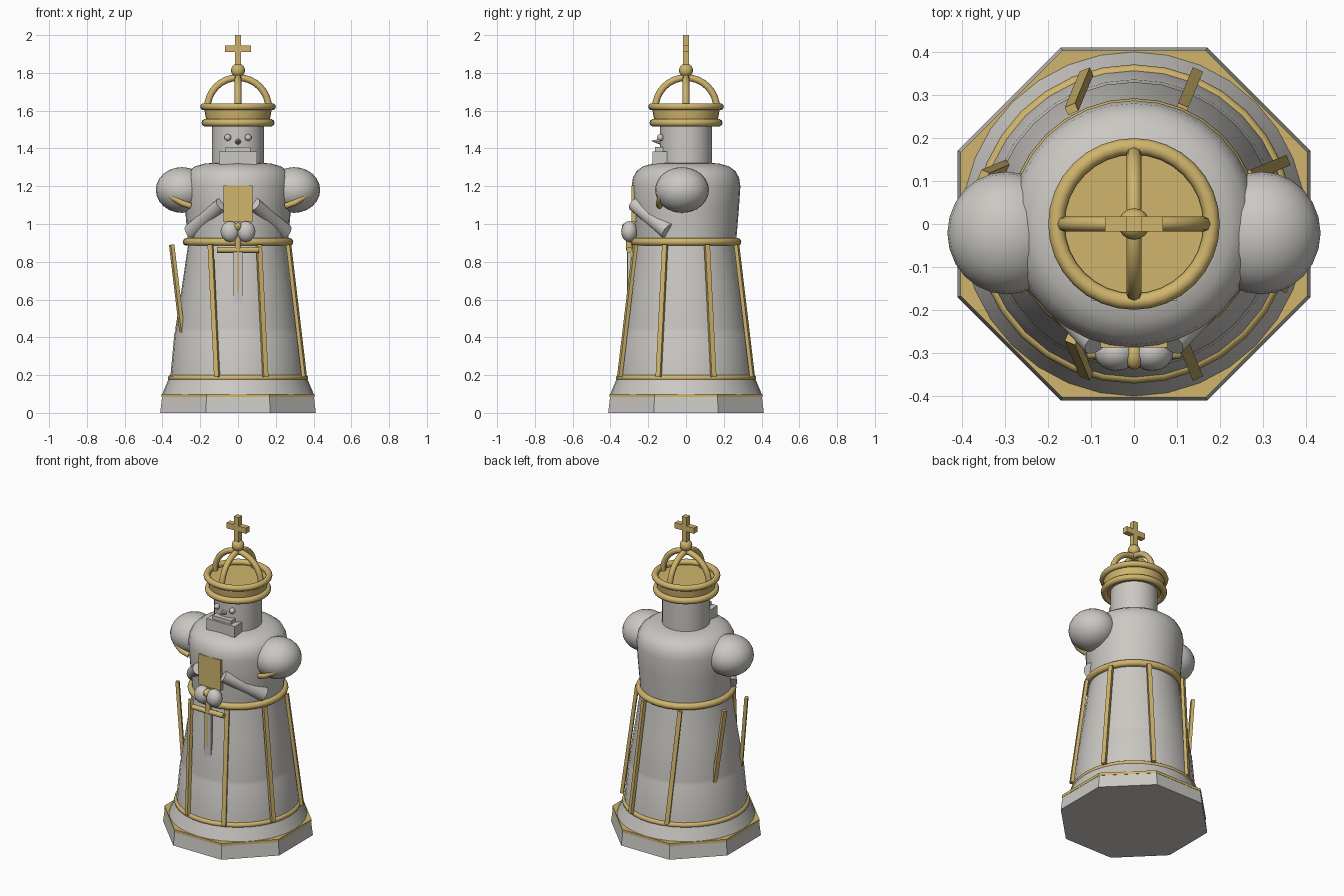
import bpy, bmesh, math
from mathutils import Vector, Matrix

if "Cube" in bpy.data.objects:
    bpy.data.objects.remove(bpy.data.objects["Cube"])


def material(name, col):
    m = bpy.data.materials.new(name)
    m.diffuse_color = (*col, 1)
    m.use_nodes = True
    m.node_tree.nodes["Principled BSDF"].inputs["Base Color"].default_value = m.diffuse_color
    return m


STONE = material("warm grey", (0.60, 0.58, 0.55))
GOLD = material("gold", (0.63, 0.46, 0.15))


def finish(name, mat, angle=40):
    ob = bpy.context.object
    ob.name = name
    ob.data.materials.append(mat)
    bpy.ops.object.shade_smooth_by_angle(angle=math.radians(angle))
    return ob


def box(name, mat, lo, hi):
    lo, hi = Vector(lo), Vector(hi)
    bpy.ops.mesh.primitive_cube_add(size=1, location=(lo + hi) / 2)
    bpy.context.object.scale = hi - lo
    bpy.ops.object.transform_apply(location=False, rotation=False)
    return finish(name, mat)


def ball(name, mat, loc, radii, segs=24, rings=12):
    bpy.ops.mesh.primitive_uv_sphere_add(segments=segs, ring_count=rings, radius=1, location=loc)
    bpy.context.object.scale = radii
    bpy.ops.object.transform_apply(location=False, rotation=False)
    return finish(name, mat)


def ring(name, mat, z, major, minor):
    bpy.ops.mesh.primitive_torus_add(major_segments=32, minor_segments=10, location=(0, 0, z),
                                     major_radius=major, minor_radius=minor)
    return finish(name, mat, 60)


def rod(name, mat, a, b, r1, r2, sides=16):
    a, b = Vector(a), Vector(b)
    d = b - a
    bpy.ops.mesh.primitive_cone_add(vertices=sides, radius1=r1, radius2=r2, depth=d.length,
                                    location=(a + b) / 2, rotation=d.to_track_quat('Z', 'Y').to_euler())
    return finish(name, mat)


def lathe(name, mat, profile, sides=32, turn=0.0):
    """Closed solid of revolution from (radius, z) points."""
    bm = bmesh.new()
    loops = [[bm.verts.new((r * math.cos(turn + 2 * math.pi * i / sides),
                            r * math.sin(turn + 2 * math.pi * i / sides), z))
              for i in range(sides)] for r, z in profile]
    for a, b in zip(loops, loops[1:]):
        for i in range(sides):
            j = (i + 1) % sides
            bm.faces.new((a[i], a[j], b[j], b[i]))
    bm.faces.new(loops[0][::-1])
    bm.faces.new(loops[-1])
    me = bpy.data.meshes.new(name)
    bm.to_mesh(me)
    bm.free()
    ob = bpy.data.objects.new(name, me)
    bpy.context.collection.objects.link(ob)
    bpy.ops.object.select_all(action='DESELECT')
    bpy.context.view_layer.objects.active = ob
    ob.select_set(True)
    return finish(name, mat)


def tube(name, mat, pts, radius):
    cu = bpy.data.curves.new(name, 'CURVE')
    cu.dimensions = '3D'
    cu.bevel_depth = radius
    cu.bevel_resolution = 2
    cu.use_fill_caps = True
    sp = cu.splines.new('POLY')
    sp.points.add(len(pts) - 1)
    for p, co in zip(sp.points, pts):
        p.co = (*co, 1)
    sp.use_smooth = True
    ob = bpy.data.objects.new(name, cu)
    bpy.context.collection.objects.link(ob)
    cu.materials.append(mat)
    return ob


# Octagonal plinth with gold trim, then round foot
T8 = math.pi / 8
C8 = math.cos(T8)
lathe("plinth", STONE, [(0.412 / C8, 0), (0.402 / C8, 0.085)], 8, T8)
lathe("plinth_trim", GOLD, [(0.404 / C8, 0.083), (0.404 / C8, 0.1)], 8, T8)
lathe("foot", STONE, [(0.402, 0.098), (0.365, 0.185)])

# Robe skirt with hem fold, rings at hem and waist
lathe("skirt", STONE, [(0.36, 0.17), (0.337, 0.42), (0.331, 0.435), (0.331, 0.45), (0.295, 0.68), (0.26, 0.92)])
ring("hem_ring", GOLD, 0.185, 0.356, 0.016)
ring("waist_ring", GOLD, 0.905, 0.272, 0.021)

# Eight skirt ribs; all share the same sideways lean, so the left ones tilt outward at the top
for k in range(8):
    a = T8 + k * math.pi / 4
    c, s = math.cos(a), math.sin(a)
    mid = Vector((0.335 * c, 0.335 * s, 0.54))
    half = Vector((-0.045 * abs(c), -0.045 * s, 0.35))
    up = half.normalized()
    out = Vector((c, s, 0))
    side = up.cross(out).normalized()
    out = side.cross(up)
    bpy.ops.mesh.primitive_cube_add(size=1)
    rot = Matrix((out, side, up)).transposed().to_4x4()
    bpy.context.object.data.transform(
        Matrix.Translation(mid) @ rot @ Matrix.Diagonal((0.02, 0.026, 2 * half.length, 1)))
    finish(f"skirt_rib_{k}", GOLD)

# Torso and head
lathe("torso", STONE, [(0.265, 0.9), (0.28, 1.08), (0.288, 1.2), (0.281, 1.245), (0.262, 1.28),
                       (0.228, 1.305), (0.18, 1.319), (0.12, 1.325)])
lathe("head", STONE, [(0.138, 1.3), (0.138, 1.58)])
box("beard", STONE, (-0.1, -0.178, 1.315), (0.1, -0.1, 1.385))
box("moustache", STONE, (-0.066, -0.165, 1.383), (0.066, -0.1, 1.408))
rod("nose", STONE, (0, -0.125, 1.435), (0, -0.185, 1.44), 0.02, 0.0, 8)

# Arms, shoulders, hands and eyes, left and right
for n, s in (("left", -1), ("right", 1)):
    ball(n + "_eye", STONE, (s * 0.054, -0.135, 1.458), (0.018,) * 3, 12, 8)
    ball(n + "_shoulder", STONE, (s * 0.297, -0.021, 1.18), (0.138, 0.143, 0.121))
    tube(n + "_shoulder_band", GOLD, [(s * 0.375, -0.115, 1.162), (s * 0.34, -0.135, 1.137),
                                      (s * 0.3, -0.145, 1.112), (s * 0.25, -0.14, 1.095)], 0.016)
    rod(n + "_forearm", STONE, (s * 0.245, -0.09, 0.96), (s * 0.085, -0.275, 1.105), 0.046, 0.036)
    ball(n + "_hand", STONE, (s * 0.042, -0.3, 0.96), (0.05, 0.043, 0.055), 16, 10)

# Chest plate
box("chest_plate", GOLD, (-0.078, -0.288, 1.01), (0.078, -0.265, 1.205))

# Sword held point down
rod("sword_grip", GOLD, (0, -0.3, 0.86), (0, -0.3, 0.99), 0.017, 0.017)
ball("sword_pommel", GOLD, (0, -0.305, 0.985), (0.022, 0.035, 0.024), 12, 8)
rod("sword_guard", GOLD, (-0.11, -0.3, 0.863), (0.11, -0.3, 0.863), 0.016, 0.016, 10)
box("sword_blade", STONE, (-0.025, -0.31, 0.36), (0.025, -0.295, 0.86))
box("blade_groove", GOLD, (-0.006, -0.313, 0.64), (0.006, -0.309, 0.86))

# Crown: band, two rings, two arches, orb and cross
lathe("crown_band", GOLD, [(0.165, 1.53), (0.178, 1.605), (0.178, 1.61)])
ring("crown_lower_ring", GOLD, 1.536, 0.173, 0.02)
ring("crown_upper_ring", GOLD, 1.621, 0.181, 0.019)
for n, (cx, cy) in (("side", (1, 0)), ("front", (0, 1))):
    arc = [math.pi * i / 16 for i in range(17)]
    pts = [(0.163 * math.cos(t) * cx, 0.163 * math.cos(t) * cy, 1.61 + 0.165 * math.sin(t)) for t in arc]
    tube(n + "_crown_arch", GOLD, pts, 0.018)
ball("crown_orb", GOLD, (0, 0, 1.813), (0.037,) * 3, 16, 10)
box("cross_upright", GOLD, (-0.017, -0.017, 1.83), (0.017, 0.017, 2.0))
box("cross_bar", GOLD, (-0.068, -0.017, 1.91), (0.068, 0.017, 1.946))
